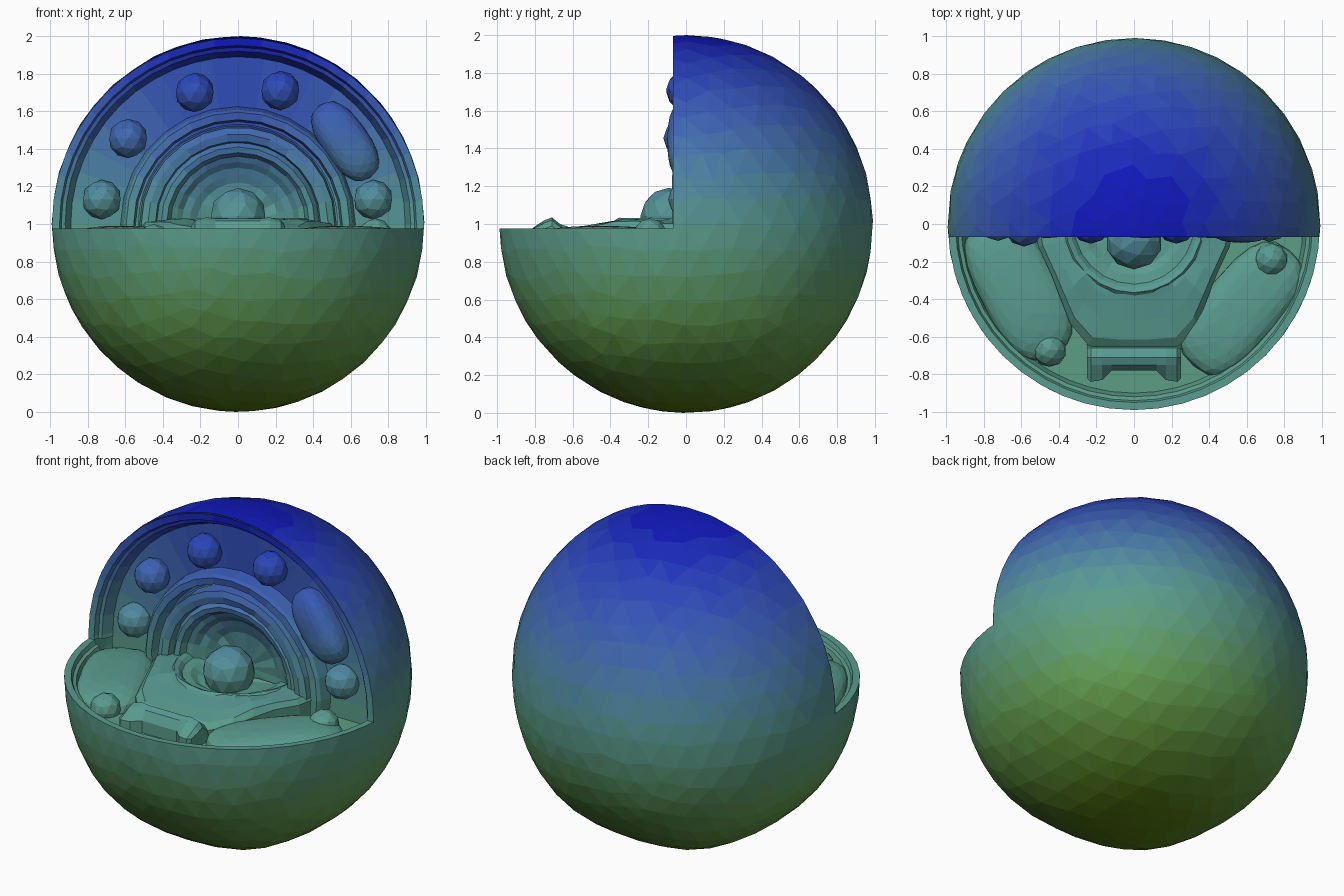
import bpy, bmesh, math, random
from mathutils import Vector, Matrix

if "Cube" in bpy.data.objects:
    bpy.data.objects.remove(bpy.data.objects["Cube"])

random.seed(4)
C = Vector((0, 0, 1))
CUT_Y, CUT_Z = -0.07, 0.975      # planes of the removed quarter
TRAY_Y, TRAY_Z = 0.03, 0.885     # recessed wall and floor behind them

# Colour bands from olive (bottom) through teal to blue (top)
STOPS = [(0.09, 0.19, 0.0), (0.13, 0.36, 0.09), (0.10, 0.33, 0.28), (0.05, 0.13, 0.45), (0.003, 0.003, 0.5)]
BANDS = 40
mats = []
for i in range(BANDS):
    t = (i + 0.5) / BANDS * 4
    k = int(t)
    m = bpy.data.materials.new("band_%02d" % i)
    a, b = STOPS[k], STOPS[k + 1]
    m.diffuse_color = [a[j] + (b[j] - a[j]) * (t - k) for j in range(3)] + [1]
    m.use_nodes = True
    m.node_tree.nodes["Principled BSDF"].inputs["Base Color"].default_value = m.diffuse_color
    mats.append(m)


def finish(bm, name):
    bmesh.ops.remove_doubles(bm, verts=bm.verts, dist=1e-4)
    bmesh.ops.recalc_face_normals(bm, faces=bm.faces)
    me = bpy.data.meshes.new(name)
    for m in mats:
        me.materials.append(m)
    for f in bm.faces:
        z = f.calc_center_median().z
        f.material_index = max(0, min(BANDS - 1, int(z / 2 * BANDS)))
    bm.to_mesh(me)
    bm.free()
    ob = bpy.data.objects.new(name, me)
    bpy.context.collection.objects.link(ob)
    return ob


def bisect(bm, co, no, clear=False):
    bmesh.ops.bisect_plane(bm, geom=bm.verts[:] + bm.edges[:] + bm.faces[:],
                           plane_co=co, plane_no=no, clear_outer=clear)


def bridge(bm, rings, closed):
    for ra, rb in zip(rings, rings[1:]):
        n = len(ra)
        for i in range(n if closed else n - 1):
            j = (i + 1) % n
            bm.faces.new((ra[i], ra[j], rb[j], rb[i]))


def lathe(name, profile, axis, centre, limit, n=40, jitter=0.0):
    """Spin (radius, depth) points about the z or y axis and clip off the hidden half."""
    bm = bmesh.new()
    rings = []
    for r, d in profile:
        ring = []
        for i in range(n):
            a = 2 * math.pi * i / n
            q = d + random.uniform(-jitter, jitter)
            u, v = r * math.cos(a), r * math.sin(a)
            p = (u, v, q) if axis == 'z' else (u, q, v)
            ring.append(bm.verts.new(Vector(p) + Vector(centre)))
        rings.append(ring)
    bridge(bm, rings, True)
    if axis == 'z':
        bisect(bm, (0, limit, 0), (0, 1, 0), True)
    else:
        bisect(bm, (0, 0, limit), (0, 0, -1), True)
    return finish(bm, name)


def blob(name, loc, size, rot=(0, 'Z'), sub=2, power=1.0):
    """Ellipsoid; a power below 1 makes it boxier, like a fat bean."""
    bm = bmesh.new()
    bmesh.ops.create_icosphere(bm, subdivisions=sub, radius=1)
    for v in bm.verts:
        v.co = [math.copysign(abs(c) ** power, c) for c in v.co]
    bm.transform(Matrix.Translation(loc) @ Matrix.Rotation(math.radians(rot[0]), 4, rot[1])
                 @ Matrix.Diagonal((*size, 1)))
    return finish(bm, name)


# Outer membrane: faceted sphere, slightly fuller low on the diagonals, missing its upper front quarter
bm = bmesh.new()
bmesh.ops.create_icosphere(bm, subdivisions=4, radius=1)
for v in bm.verts:
    v.co += Vector([random.uniform(-0.02, 0.02) for _ in range(3)])
    x, y, z = v.co.normalized()
    diagonal = (2 * x * y / max(x * x + y * y, 1e-6)) ** 2
    full = 1 + (0.1 * z * z * (1 - z * z) * diagonal if z < 0 else 0)
    v.co = Vector((x * 0.992, y * 0.99, z)) * full + C
bisect(bm, (0, CUT_Y, 0), (0, 1, 0))
bisect(bm, (0, 0, CUT_Z), (0, 0, 1))
gone = [f for f in bm.faces if f.calc_center_median().y < CUT_Y and f.calc_center_median().z > CUT_Z]
bmesh.ops.delete(bm, geom=gone, context='FACES')
finish(bm, "outer_membrane")

# Cut faces: thin rim stepping down into the recessed trays
lathe("floor_rim", [(0.99, CUT_Z), (0.95, CUT_Z), (0.94, 0.95), (0.92, 0.945), (0.90, TRAY_Z)],
      'z', (0, 0, 0), CUT_Y, n=48)
lathe("wall_rim", [(0.99, CUT_Y), (0.95, CUT_Y), (0.94, -0.04), (0.92, -0.035), (0.89, TRAY_Y)],
      'y', C, CUT_Z, n=48)
lathe("floor_tray", [(0.91, TRAY_Z), (0.37, TRAY_Z)], 'z', (0, 0, 0), TRAY_Y)
lathe("wall_tray", [(0.90, TRAY_Y), (0.53, TRAY_Y)], 'y', C, TRAY_Z)

# Folded membranes round the nucleus on the wall, and its stepped bowl
lathe("outer_fold", [(0.625, TRAY_Y), (0.61, -0.045), (0.595, -0.065), (0.555, -0.065), (0.545, TRAY_Y)],
      'y', C, TRAY_Z, n=28, jitter=0.006)
lathe("inner_fold", [(0.525, TRAY_Y), (0.515, -0.06), (0.48, -0.07), (0.44, -0.065), (0.43, 0.0)],
      'y', C, TRAY_Z, n=26, jitter=0.006)
lathe("nucleus_bowl", [(0.44, -0.01), (0.41, -0.05), (0.38, -0.045), (0.36, 0.0), (0.33, 0.01), (0.30, 0.04),
                       (0.26, 0.05), (0.22, 0.07), (0.0, 0.09)],
      'y', C, 0.93, n=24, jitter=0.006)

# Floor tongue of folded membrane, ringed round the nucleus
bm = bmesh.new()
outline = [(0.53, 0.0), (0.51, -0.12), (0.44, -0.27), (0.39, -0.40), (0.34, -0.53), (0.24, -0.65), (0.08, -0.66)]
outline += [(-x, y) for x, y in reversed(outline)]


def tongue_z(x, y):
    return 1.03 - 0.13 * max(0, -y - 0.33) ** 0.8 - 0.12 * max(0, abs(x) - 0.34)


rings = [[bm.verts.new((x, y, TRAY_Z)) for x, y in outline]]
for s in (0.0, 0.15, 0.5, 0.85, 1.0):
    ring = []
    for x, y in outline:
        p = Vector((x, y)).lerp(Vector((x, y)).normalized() * 0.36, s)
        edge = 0.035 if s == 0 else random.uniform(0, 0.012)
        ring.append(bm.verts.new((p.x, p.y, tongue_z(p.x, p.y) - edge)))
    rings.append(ring)
bridge(bm, rings, False)
finish(bm, "floor_folds")
lathe("nucleus_floor_bowl", [(0.385, 1.01), (0.365, 1.03), (0.34, 1.02), (0.32, 0.995), (0.27, 0.99),
                             (0.23, 0.965), (0.0, 0.955)],
      'z', (0, 0, 0), 0.06, n=24, jitter=0.004)

# Nucleolus ball
blob("nucleolus", (0, -0.09, 1.04), (0.152,) * 3)

# Small vesicles set in the wall and floor
for x, z, y in [(-0.725, 1.13, 0.015), (-0.585, 1.455, -0.015), (-0.23, 1.70, 0.0), (0.225, 1.71, 0.0), (0.72, 1.13, 0.01)]:
    blob("wall_vesicle", (x, y, z), (0.105,) * 3)
blob("floor_vesicle_right", (0.73, -0.19, 0.94), (0.09, 0.09, 0.09))
blob("floor_vesicle_left", (-0.45, -0.67, 0.91), (0.09, 0.09, 0.09))

# Bean-shaped mitochondria, those on the floor nearly flush with the rim
blob("mitochondrion_wall", (0.57, 0.01, 1.44), (0.235, 0.11, 0.125), (55, 'Y'), 3, 0.8)
blob("mitochondrion_left", (-0.615, -0.34, 0.89), (0.40, 0.21, 0.10), (-63, 'Z'), 3, 0.7)
blob("mitochondrion_right", (0.575, -0.45, 0.89), (0.40, 0.205, 0.10), (50, 'Z'), 3, 0.7)

# Saddle-shaped organelle at the front: a waisted bar with two flared ends
bm = bmesh.new()
half = [(-0.25, 0.08, 0.99), (-0.23, 0.10, 1.02), (-0.17, 0.09, 1.035), (-0.12, 0.04, 1.03)]
secs = []
for x, w, h in half + [(-x, w, h) for x, w, h in reversed(half)]:
    shape = [(-0.74 - w, TRAY_Z), (-0.74 - w, 0.96), (-0.75, h - 0.015), (-0.71, h), (-0.66, h - 0.04), (-0.64, TRAY_Z)]
    secs.append([bm.verts.new((x, y, z)) for y, z in shape])
bridge(bm, secs, False)
bm.faces.new(secs[0])
bm.faces.new(secs[-1])
finish(bm, "front_saddle")
